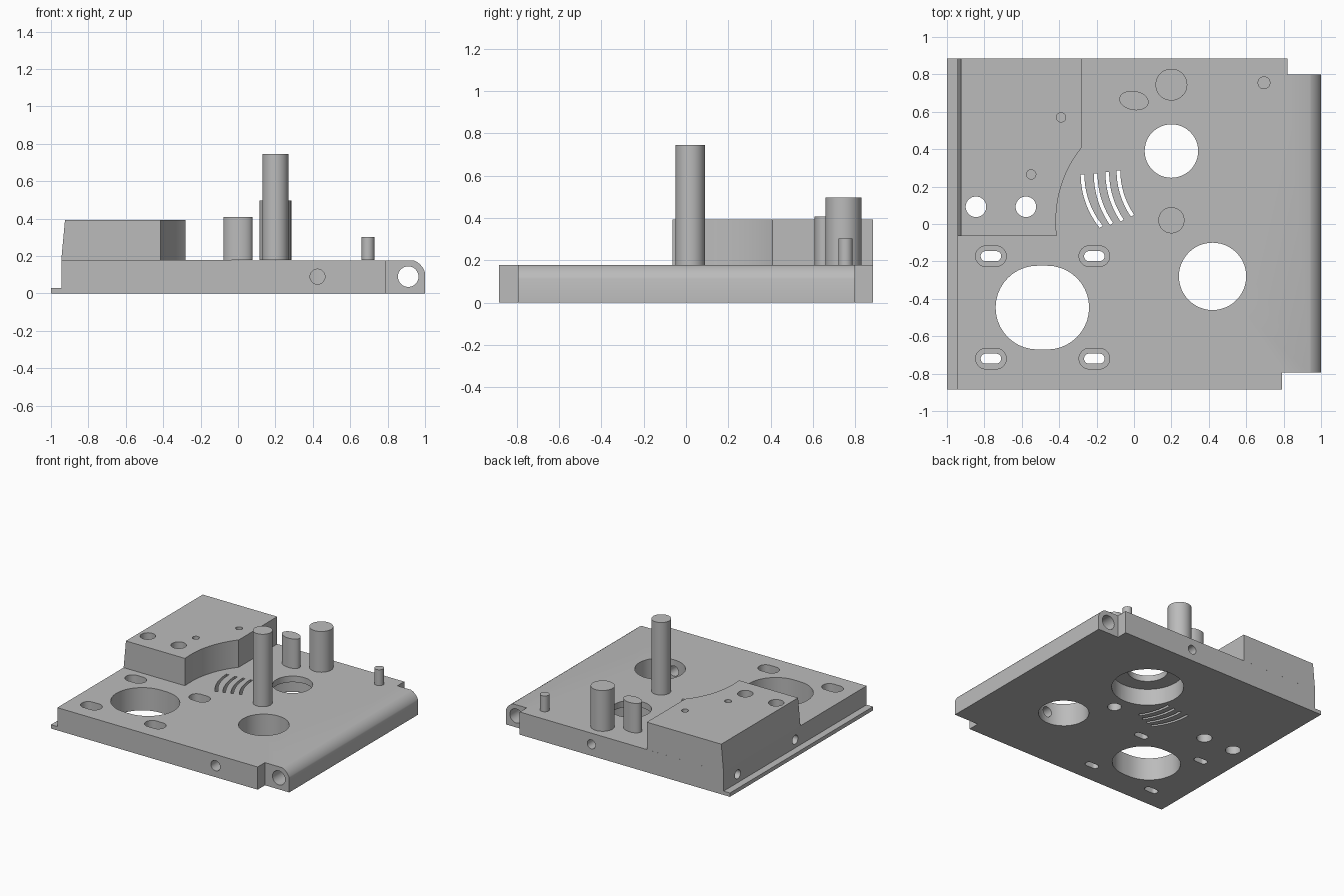
import bpy, bmesh, math

cube = bpy.data.objects.get("Cube")
if cube:
    bpy.data.objects.remove(cube, do_unlink=True)

grey = bpy.data.materials.new("plain grey")
grey.use_nodes = True
grey.diffuse_color = (0.5, 0.5, 0.5, 1)
grey.node_tree.nodes["Principled BSDF"].inputs["Base Color"].default_value = (0.5, 0.5, 0.5, 1)

TOP = 0.178      # upper face of the plate
BACK = 0.885     # half depth of the plate


def prism(name, outline, lo, hi, axis="z"):
    """Extrude a closed 2D outline along one axis."""
    place = {"x": lambda u, v, t: (t, u, v),
             "y": lambda u, v, t: (u, t, v),
             "z": lambda u, v, t: (u, v, t)}[axis]
    bm = bmesh.new()
    rings = [[bm.verts.new(place(u, v, t)) for u, v in outline] for t in (lo, hi)]
    n = len(outline)
    for ring in rings:
        bm.faces.new(ring)
    for i in range(n):
        j = (i + 1) % n
        bm.faces.new((rings[0][i], rings[0][j], rings[1][j], rings[1][i]))
    bmesh.ops.recalc_face_normals(bm, faces=bm.faces)
    mesh = bpy.data.meshes.new(name)
    bm.to_mesh(mesh)
    bm.free()
    mesh.materials.append(grey)
    obj = bpy.data.objects.new(name, mesh)
    bpy.context.collection.objects.link(obj)
    return obj


def arc(cx, cy, r, start, end, steps):
    angles = [math.radians(start + (end - start) * i / steps) for i in range(steps + 1)]
    return [(cx + r * math.cos(a), cy + r * math.sin(a)) for a in angles]


def circle(cx, cy, r):
    return arc(cx, cy, r, 0, 360, 48)[:-1]


def ellipse(cx, cy, rx, ry, tilt):
    c, s = math.cos(tilt), math.sin(tilt)
    return [(cx + rx * u * c - ry * v * s, cy + rx * u * s + ry * v * c)
            for u, v in circle(0, 0, 1)]


def slot(cx, cy, half_length, r):
    d = half_length - r
    return arc(cx + d, cy, r, -90, 90, 20) + arc(cx - d, cy, r, 90, 270, 20)


def rect(x0, y0, x1, y1):
    return [(x0, y0), (x1, y0), (x1, y1), (x0, y1)]


def cut(target, outline, lo, hi, axis="z"):
    """Subtract a prism from the target."""
    cutter = prism("cutter", outline, lo, hi, axis)
    cutter.hide_render = True
    mod = target.modifiers.new("cut", "BOOLEAN")
    mod.operation, mod.solver, mod.object = "DIFFERENCE", "EXACT", cutter
    bpy.context.view_layer.objects.active = target
    bpy.ops.object.modifier_apply(modifier=mod.name)
    bpy.data.objects.remove(cutter, do_unlink=True)


# Base plate: thin lip on one side, rounded hinge edge on the other
profile = [(-1, 0), (1, 0)] + arc(0.90, 0.08, 0.105, 18, 68, 10)
profile += [(-0.945, TOP), (-0.945, 0.03), (-1, 0.03)]
plate = prism("base_plate", profile, -BACK, BACK, "y")

# Corner notches beside the hinge edge
cut(plate, rect(0.79, -1, 1.1, -0.795), -1, 1)
cut(plate, rect(0.82, 0.80, 1.1, 1), -1, 1)

# Raised block with a slanted outer wall and a curved inner wall
curve = arc(0.2, 0.02, 0.617, 180, 141, 24)
outline = [(-0.945, -0.065), (-0.415, -0.065)] + curve + [(-0.28, BACK), (-0.945, BACK)]
block = prism("raised_block", outline, TOP, 0.392)
for v in block.data.vertices:
    if v.co.x < -0.94 and v.co.z > 0.3:
        v.co.x = -0.925

# Holes through the block and plate, and two small blind holes
for x in (-0.845, -0.578):
    for part in (plate, block):
        cut(part, circle(x, 0.092, 0.055), -1, 1)
for x, y in ((-0.39, 0.57), (-0.55, 0.265)):
    cut(block, circle(x, y, 0.025), 0.25, 1)

# Large openings; the rear one is wider underneath
cut(plate, slot(-0.49, -0.447, 0.25, 0.224), -1, 1)
cut(plate, circle(0.42, -0.28, 0.18), -1, 1)
cut(plate, circle(0.2, 0.39, 0.143), -1, 1)
cut(plate, circle(0.2, 0.39, 0.257), -1, 0.13)

# Four recessed screw slots
for x in (-0.765, -0.212):
    for y in (-0.172, -0.72):
        cut(plate, slot(x, y, 0.082, 0.055), 0.09, 1)
        cut(plate, slot(x, y, 0.055, 0.027), -1, 1)

# Four curved vent slits
vents = [(-0.275, 0.265, 0.10, 0.28), (-0.205, 0.27, 0.085, 0.27),
         (-0.143, 0.278, 0.08, 0.26), (-0.083, 0.285, 0.075, 0.24)]
for x, y, dx, dy in vents:
    r = (dx * dx + dy * dy) / (2 * dx)
    end = 180 + math.degrees(math.asin(dy / r))
    outer = arc(x + r, y, r + 0.01, 180, end, 14)
    inner = arc(x + r, y, r - 0.01, end, 180, 14)
    cut(plate, outer + inner, -1, 1)

# Cross holes in the edges
cut(plate, circle(0.91, 0.09, 0.055), -1, 1, "y")
cut(plate, circle(0.425, 0.09, 0.04), -1, -0.3, "y")
cut(plate, circle(0.2, 0.09, 0.035), 0.55, 1, "y")
for y in (0.0, 0.71):
    cut(plate, circle(y, 0.095, 0.035), -1.1, -0.8, "x")

# Blind hole beneath the tall post
cut(plate, circle(0.2, 0.02, 0.05), -1, 0.12)

# Upright posts
posts = [prism("tall_post", circle(0.2, 0.02, 0.07), TOP, 0.745),
         prism("wide_post", circle(0.2, 0.745, 0.085), TOP, 0.497),
         prism("oval_post", ellipse(0, 0.66, 0.079, 0.051, -0.17), TOP, 0.408),
         prism("small_pin", circle(0.695, 0.755, 0.034), TOP, 0.302)]

# Smooth curved walls, sharp rims
for obj in [plate, block] + posts:
    bpy.ops.object.select_all(action="DESELECT")
    obj.select_set(True)
    bpy.context.view_layer.objects.active = obj
    bpy.ops.object.shade_smooth_by_angle(angle=math.radians(25))
